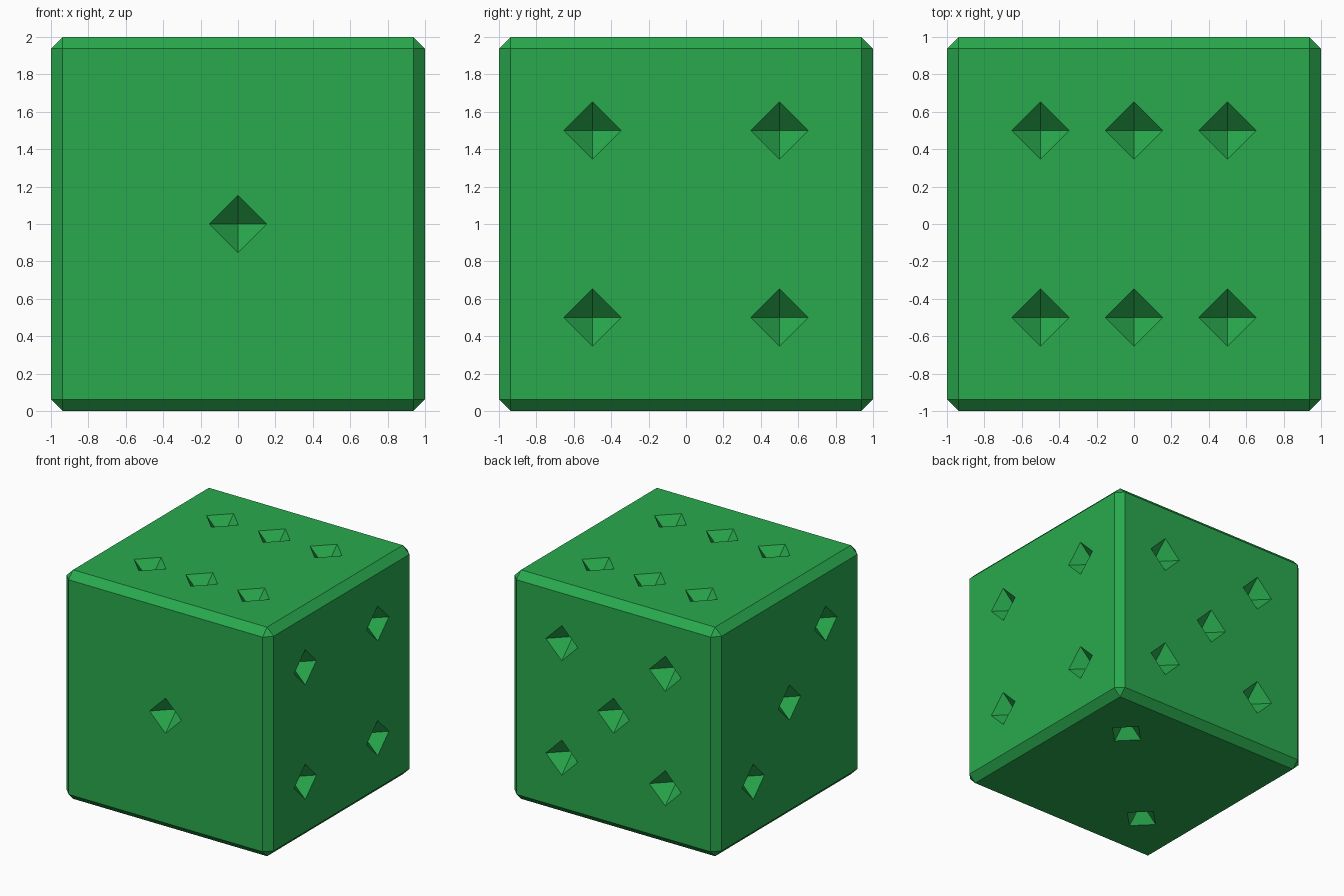
import bpy, bmesh
from mathutils import Vector, Matrix

if "Cube" in bpy.data.objects:
    bpy.data.objects.remove(bpy.data.objects["Cube"])

CHAMFER, PIP, S = 0.063, 0.154, 0.5

# Die body: cube with a single-segment bevel
bpy.ops.mesh.primitive_cube_add(size=2, location=(0, 0, 1))
die = bpy.context.object
die.name = "die_body"
bevel = die.modifiers.new("chamfer", 'BEVEL')
bevel.width = CHAMFER
bevel.segments = 1

# Pip centres on each face
corners = [(a, b) for a in (-S, S) for b in (-S, S)]
pips = [(0, -1, 1)]                                              # front: 1
pips += [(a, b, 0) for a, b in ((S, S), (-S, -S))]               # bottom: 2
pips += [(-1, a, 1 - a) for a in (-S, 0, S)]                     # left: 3
pips += [(1, a, 1 + b) for a, b in corners]                      # right: 4
pips += [(a, 1, 1 + b) for a, b in corners + [(0, 0)]]           # back: 5
pips += [(a, b, 2) for a in (-S, 0, S) for b in (-S, S)]         # top: 6

# Octahedron cutters, half sunk into the faces
bm = bmesh.new()
for p in pips:
    for sign in (1, -1):
        bmesh.ops.create_cone(bm, segments=4, radius1=PIP, radius2=0, depth=PIP,
                              matrix=Matrix.Translation(p) @ Matrix.Diagonal((1, 1, sign, 1))
                              @ Matrix.Translation((0, 0, PIP / 2)))
bmesh.ops.remove_doubles(bm, verts=bm.verts, dist=1e-4)
# Make sure each octahedron's corners lie on the main axes
for p in map(Vector, pips):
    near = [v for v in bm.verts if (v.co - p).length < PIP * 1.1]
    off = [v for v in near if abs(v.co.z - p.z) < 1e-4]
    if off and min(abs(off[0].co.x - p.x), abs(off[0].co.y - p.y)) > 0.01:
        bmesh.ops.rotate(bm, verts=near, cent=p, matrix=Matrix.Rotation(0.785398, 3, 'Z'))
bmesh.ops.recalc_face_normals(bm, faces=bm.faces)
mesh = bpy.data.meshes.new("pip_cutters")
bm.to_mesh(mesh)
bm.free()
cutter = bpy.data.objects.new("pip_cutters", mesh)
bpy.context.collection.objects.link(cutter)
cutter.hide_render = True
cutter.display_type = 'WIRE'

cut = die.modifiers.new("pips", 'BOOLEAN')
cut.operation = 'DIFFERENCE'
cut.solver = 'EXACT'
cut.object = cutter

# Bake the modifiers and drop the cutter
bpy.context.view_layer.objects.active = die
for m in list(die.modifiers):
    bpy.ops.object.modifier_apply(modifier=m.name)
bpy.data.objects.remove(cutter)

# Green plastic
green = bpy.data.materials.new("green")
green.diffuse_color = (0.022, 0.40, 0.075, 1)
green.use_nodes = True
green.node_tree.nodes["Principled BSDF"].inputs["Base Color"].default_value = green.diffuse_color
die.data.materials.clear()
die.data.materials.append(green)
